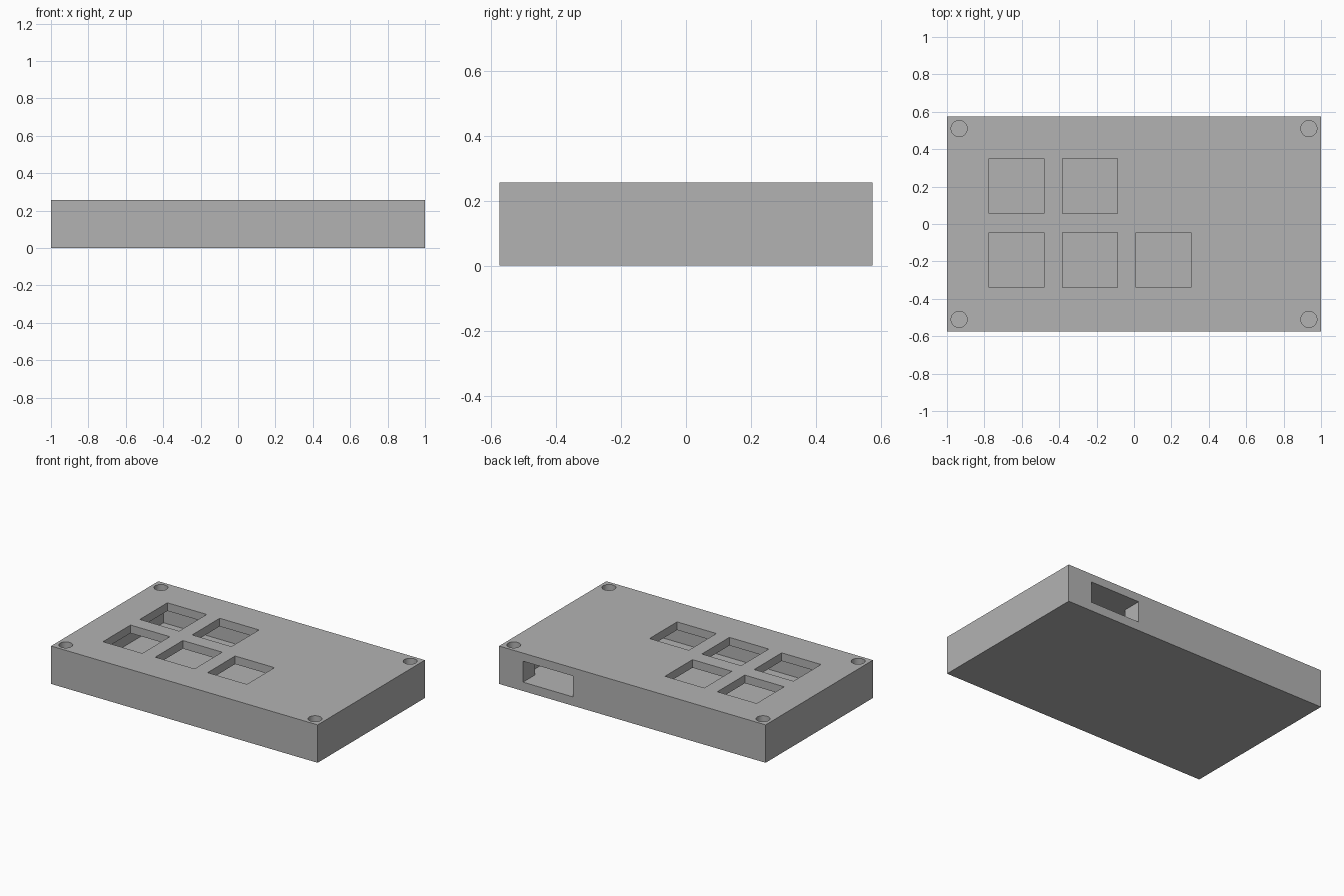
import bpy

cube = bpy.data.objects.get("Cube")
if cube:
    bpy.data.objects.remove(cube, do_unlink=True)

# Overall dimensions
HALF_X, HALF_Y, TOP = 1.0, 0.575, 0.257
WALL, FLOOR, CEILING = 0.13, 0.06, 0.202

gray = bpy.data.materials.new("plain_gray")
gray.use_nodes = True
gray.diffuse_color = (0.45, 0.45, 0.45, 1)
gray.node_tree.nodes["Principled BSDF"].inputs["Base Color"].default_value = (0.45, 0.45, 0.45, 1)


def box(name, low, high):
    """Box spanning two opposite corners."""
    centre = [(a + b) / 2 for a, b in zip(low, high)]
    bpy.ops.mesh.primitive_cube_add(size=1, location=centre)
    obj = bpy.context.object
    obj.name = name
    obj.scale = [b - a for a, b in zip(low, high)]
    bpy.ops.object.transform_apply(location=True, rotation=False, scale=True)
    obj.data.materials.append(gray)
    return obj


def cut(target, cutter):
    """Subtract the cutter from the target, then discard the cutter."""
    cutter.hide_render = True
    mod = target.modifiers.new("cut", "BOOLEAN")
    mod.operation = "DIFFERENCE"
    mod.solver = "EXACT"
    mod.object = cutter
    bpy.context.view_layer.objects.active = target
    bpy.ops.object.modifier_apply(modifier=mod.name)
    bpy.data.objects.remove(cutter, do_unlink=True)


# Hollow case
case = box("keypad_case", (-HALF_X, -HALF_Y, 0), (HALF_X, HALF_Y, TOP))
cut(case, box("cavity_cutter", (WALL - HALF_X, WALL - HALF_Y, FLOOR),
              (HALF_X - WALL, HALF_Y - WALL, CEILING)))

# Square key openings: two in the back row, three in the front row
KEY, PITCH = 0.295, 0.3925
for row_y, count in ((0.055, 2), (-0.34, 3)):
    for i in range(count):
        x = -0.775 + i * PITCH
        cut(case, box("key_cutter", (x, row_y, FLOOR + 0.05), (x + KEY, row_y + KEY, TOP + 0.1)))

# Cable opening through the back wall
cut(case, box("cable_cutter", (0.445, HALF_Y - WALL - 0.05, FLOOR), (0.82, HALF_Y + 0.1, CEILING)))

# Screw holes in the corners
for sx in (-1, 1):
    for sy in (-1, 1):
        bpy.ops.mesh.primitive_cylinder_add(
            vertices=48, radius=0.043, depth=0.3,
            location=(sx * (HALF_X - WALL / 2), sy * (HALF_Y - WALL / 2), FLOOR + 0.15))
        hole = bpy.context.object
        hole.name = "screw_cutter"
        hole.data.materials.append(gray)
        cut(case, hole)

# Smooth only the round hole walls
bpy.ops.object.select_all(action="DESELECT")
case.select_set(True)
bpy.context.view_layer.objects.active = case
bpy.ops.object.shade_smooth_by_angle(angle=0.5)
